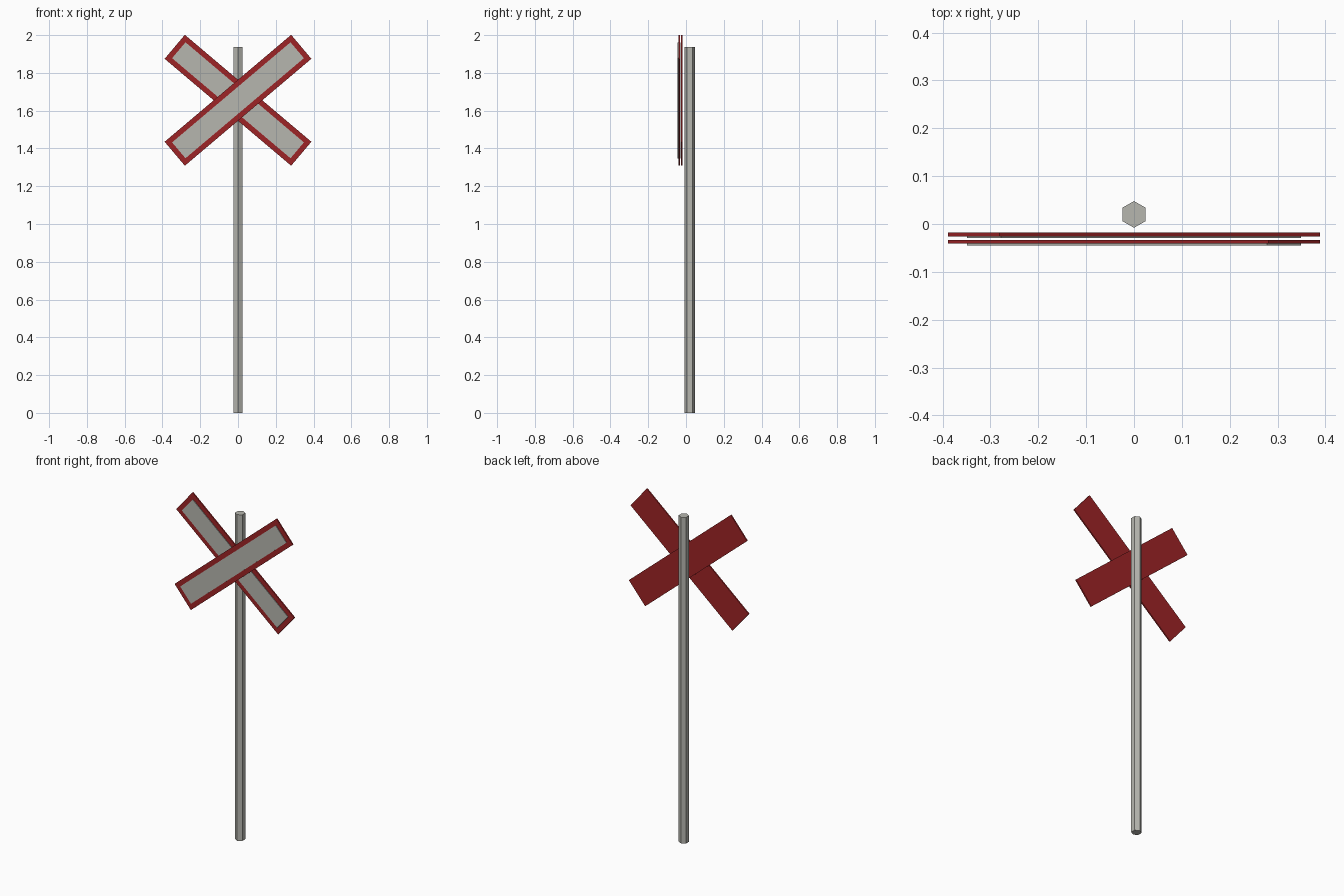
import bpy
from math import radians

cube = bpy.data.objects.get("Cube")
if cube:
    bpy.data.objects.remove(cube, do_unlink=True)


def material(name, color):
    m = bpy.data.materials.new(name)
    m.use_nodes = True
    m.diffuse_color = color
    m.node_tree.nodes["Principled BSDF"].inputs["Base Color"].default_value = color
    return m


grey = material("light_grey", (0.47, 0.47, 0.43, 1))
red = material("dark_red", (0.34, 0.017, 0.019, 1))


def slab(name, size, y_back, y_front, tilt, mat):
    """Flat board facing -y, centred on the crossing point."""
    bpy.ops.mesh.primitive_cube_add(size=1)
    ob = bpy.context.object
    ob.name = name
    ob.scale = (size[0], y_back - y_front, size[1])
    ob.rotation_euler = (0, radians(-tilt), 0)
    ob.location = (0, (y_back + y_front) / 2, CROSS_Z)
    ob.data.materials.append(mat)


# Six-sided pole
POLE_HEIGHT = 1.938
bpy.ops.mesh.primitive_cylinder_add(vertices=6, radius=0.028, depth=POLE_HEIGHT,
                                    location=(0, 0.02, POLE_HEIGHT / 2))
pole = bpy.context.object
pole.name = "pole"
pole.data.materials.append(grey)

# Two crossed boards, each a red backing with a raised grey panel
CROSS_Z = 1.655
LENGTH, WIDTH, BORDER = 0.877, 0.166, 0.028
for side, tilt, y in (("rear", -40.2, -0.018), ("front", 40.2, -0.033)):
    slab(side + "_board", (LENGTH, WIDTH), y, y - 0.008, tilt, red)
    slab(side + "_panel", (LENGTH - 2 * BORDER, WIDTH - 2 * BORDER),
         y - 0.004, y - 0.0115, tilt, grey)
